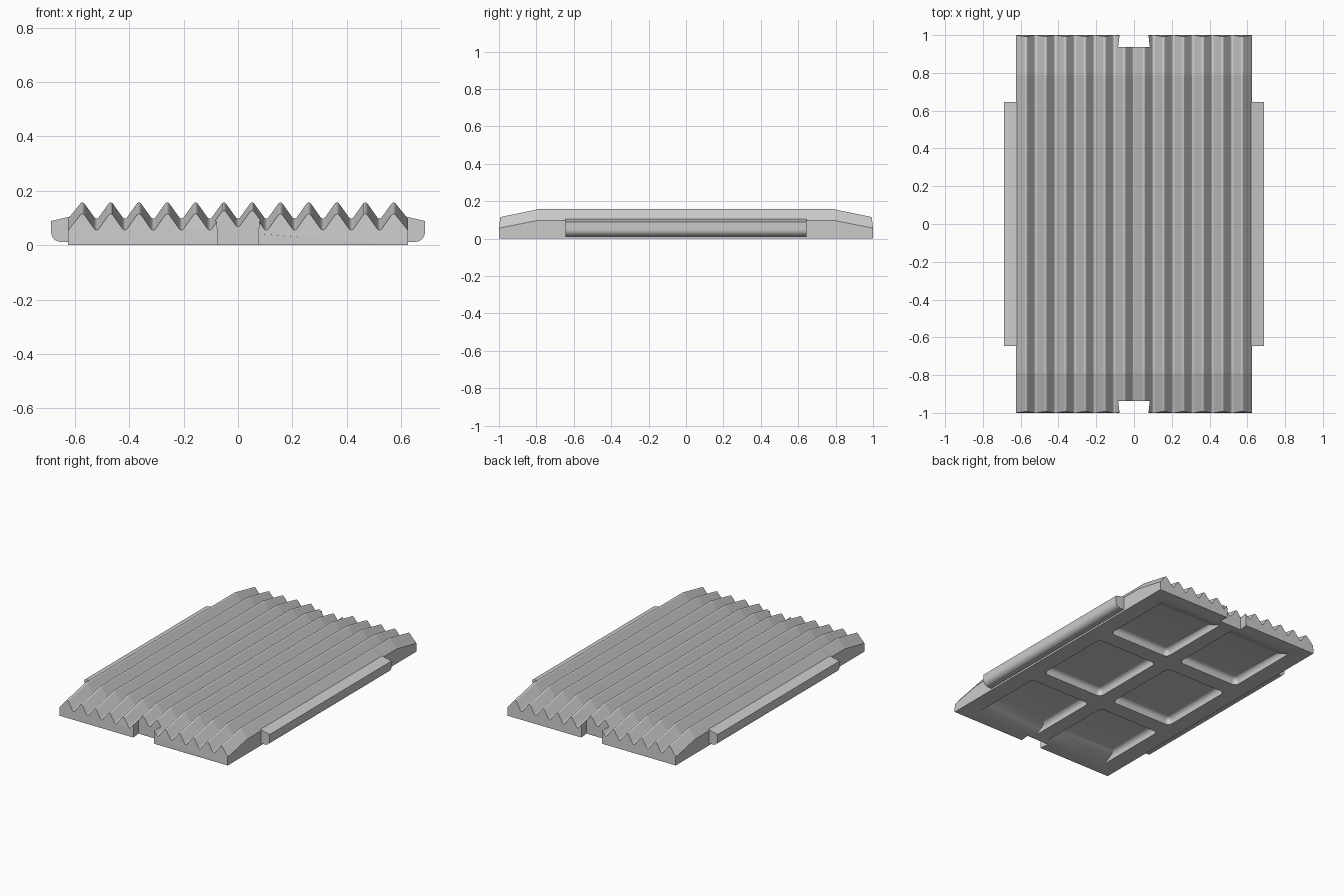
import bpy, bmesh, math
from mathutils import Vector

if "Cube" in bpy.data.objects:
    bpy.data.objects.remove(bpy.data.objects["Cube"])

W, FOLD, DROP = 0.624, 0.79, 0.042
N = 12
PITCH = 2 * W / N


def finish(name, bm):
    bmesh.ops.recalc_face_normals(bm, faces=bm.faces)
    me = bpy.data.meshes.new(name)
    bm.to_mesh(me)
    bm.free()
    ob = bpy.data.objects.new(name, me)
    bpy.context.collection.objects.link(ob)
    return ob


def loft(rings):
    """Skin between matching closed rings and cap both ends."""
    bm = bmesh.new()
    loops = [[bm.verts.new(p) for p in r] for r in rings]
    n = len(loops[0])
    for a, b in zip(loops, loops[1:]):
        for i in range(n):
            j = (i + 1) % n
            bm.faces.new((a[i], a[j], b[j], b[i]))
    bm.faces.new(loops[0])
    bm.faces.new(loops[-1])
    return bm


def smooth(ob):
    bpy.ops.object.select_all(action='DESELECT')
    ob.select_set(True)
    bpy.context.view_layer.objects.active = ob
    bpy.ops.object.shade_smooth_by_angle(angle=math.radians(32))
    # crisp crease where the ends begin to slope
    for e in ob.data.edges:
        if all(abs(abs(ob.data.vertices[v].co.y) - FOLD) < 1e-3 for v in e.vertices):
            e.use_edge_sharp = True
    m = ob.modifiers.new("flat_normals", 'WEIGHTED_NORMAL')
    m.keep_sharp = True


# ridged tread plate profile (x, z), rounded peaks and valleys
peak = [(-0.010, 0.150), (-0.006, 0.155), (-0.002, 0.157),
        (0.002, 0.157), (0.006, 0.155), (0.010, 0.150)]
valley = [(-0.010, 0.105), (-0.006, 0.100), (-0.002, 0.098),
          (0.002, 0.098), (0.006, 0.100), (0.010, 0.105)]
profile = [(-W, 0), (-W, 0.098)]
for i in range(N):
    c = -W + PITCH * (i + 0.5)
    profile += [(c + x, z) for x, z in peak]
    if i < N - 1:
        profile += [(c + PITCH / 2 + x, z) for x, z in valley]
profile += [(W, 0.098), (W, 0)]

# both ends of the ridged surface slope down
rings = []
for y in (-1, -FOLD, FOLD, 1):
    ring = []
    for x, z in profile:
        lean = 0
        if abs(y) == 1 and z > 0:
            z -= DROP
            lean = 0.007 * max(0, z - 0.055) / 0.06
        ring.append((x, y - math.copysign(lean, y), z))
    rings.append(ring)
plate = finish("tread_plate", loft(rings))


# underside pocket cutter with filleted roof; outer pockets end in a ramp
def pocket(x0, x1, y0, y1, depth=0.05):
    bm = bmesh.new()
    bmesh.ops.create_cube(bm, size=1)
    low = -0.06
    for v in bm.verts:
        v.co = Vector((x1 if v.co.x > 0 else x0, y1 if v.co.y > 0 else y0,
                       depth if v.co.z > 0 else low))
    edges = [e for e in bm.edges if max(v.co.z for v in e.verts) > 0]
    bmesh.ops.bevel(bm, geom=edges, offset=0.03, segments=4, profile=0.5,
                    affect='EDGES')
    for s in (-1, 1):
        bmesh.ops.bisect_plane(
            bm, geom=bm.verts[:] + bm.edges[:] + bm.faces[:],
            plane_co=(0, s * FOLD, depth), plane_no=(0, s * depth, 0.11),
            clear_outer=True)
        rim = [e for e in bm.edges if e.is_boundary]
        if rim:
            bmesh.ops.holes_fill(bm, edges=rim)
    return finish("pocket_cutter", bm)


cutters = []
for x0, x1 in ((-0.51, -0.05), (0.05, 0.51)):
    for y0, y1 in ((-0.96, -0.38), (-0.27, 0.27), (0.38, 0.96)):
        cutters.append(pocket(x0, x1, y0, y1))

# dovetail notch cutters at both ends
for s in (-1, 1):
    outline = [(-0.084, 0.936), (0.084, 0.936), (0.070, 1.05), (-0.070, 1.05)]
    cutters.append(finish("notch_cutter", loft(
        [[(x, s * y, z) for x, y in outline] for z in (-0.1, 0.3)])))

for c in cutters:
    c.hide_render = True
    bpy.context.view_layer.objects.active = plate
    m = plate.modifiers.new("cut", 'BOOLEAN')
    m.operation, m.solver, m.object = 'DIFFERENCE', 'EXACT', c
    bpy.ops.object.modifier_apply(modifier=m.name)
    bpy.data.objects.remove(c)
smooth(plate)

# side rails with rounded lower edge
R = 0.036
rail = [(0.615, 0.012), (0.615, 0.106), (0.687, 0.089)]
for k in range(7):
    a = math.radians(90 * k / 6)
    rail.append((0.687 - R + R * math.cos(a), 0.012 + R - R * math.sin(a)))
for name, s in (("right_rail", 1), ("left_rail", -1)):
    smooth(finish(name, loft(
        [[(s * x, y, z) for x, z in rail] for y in (-0.645, 0.645)])))
